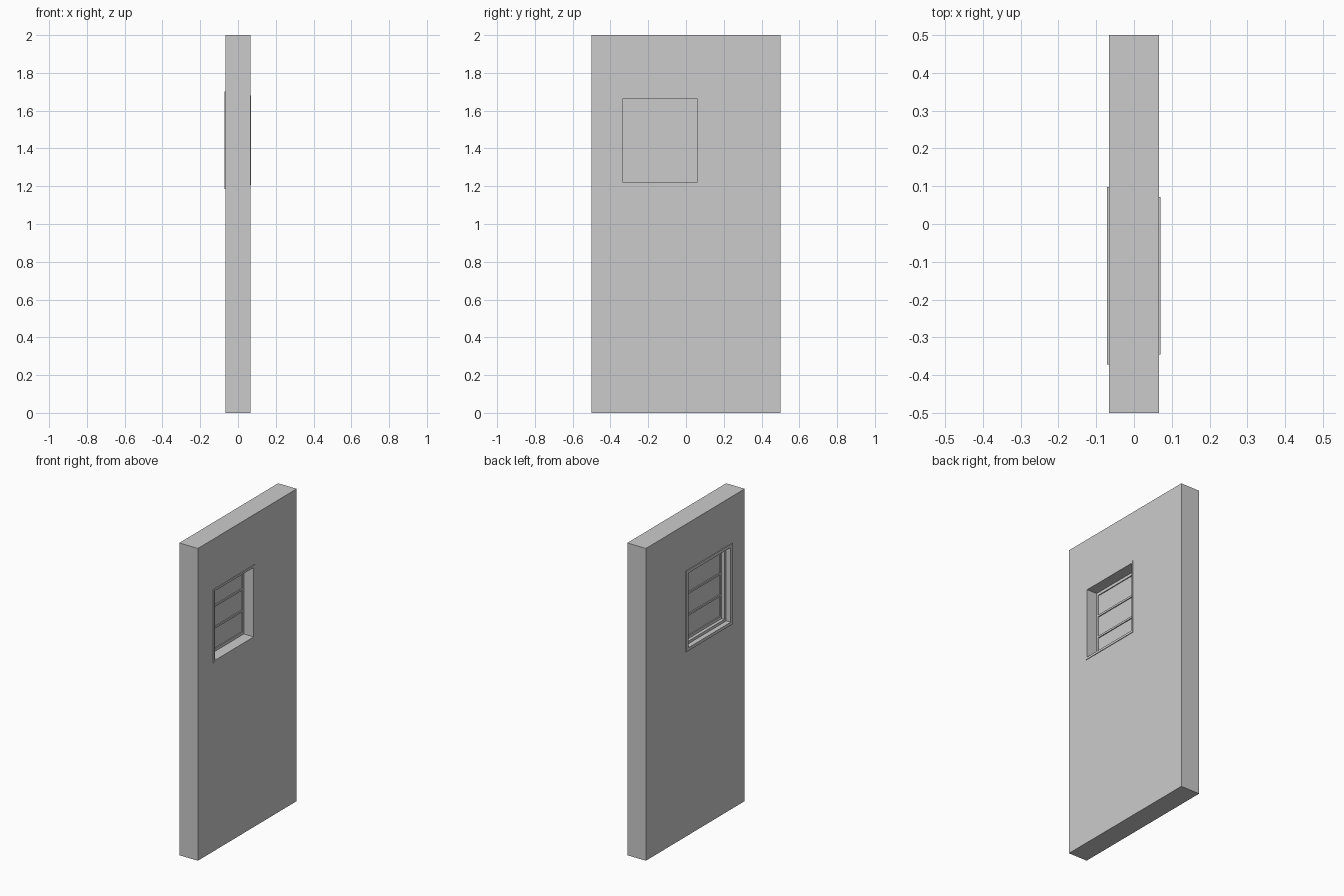
import bpy
import bmesh

if "Cube" in bpy.data.objects:
    bpy.data.objects.remove(bpy.data.objects["Cube"])

CY, CZ = -0.137, 1.443   # window centre on the slab


def box(name, x0, x1, y0, y1, z0, z1):
    bm = bmesh.new()
    bmesh.ops.create_cube(bm, size=1)
    for v in bm.verts:
        v.co = ((x0 + x1) / 2 + v.co.x * (x1 - x0),
                (y0 + y1) / 2 + v.co.y * (y1 - y0),
                (z0 + z1) / 2 + v.co.z * (z1 - z0))
    me = bpy.data.meshes.new(name)
    bm.to_mesh(me)
    bm.free()
    ob = bpy.data.objects.new(name, me)
    bpy.context.collection.objects.link(ob)
    return ob


def frame(name, x0, x1, outer, inner):
    """Rectangular ring around the window centre, given half sizes (y, z)."""
    bm = bmesh.new()
    corners = ((-1, -1), (1, -1), (1, 1), (-1, 1))
    loops = [[bm.verts.new((x, CY + a * h[0], CZ + b * h[1])) for a, b in corners]
             for x, h in ((x0, outer), (x1, outer), (x1, inner), (x0, inner))]
    for i in range(4):
        p, q = loops[i], loops[(i + 1) % 4]
        for k in range(4):
            n = (k + 1) % 4
            bm.faces.new((p[k], p[n], q[n], q[k]))
    bmesh.ops.recalc_face_normals(bm, faces=bm.faces)
    me = bpy.data.meshes.new(name)
    bm.to_mesh(me)
    bm.free()
    ob = bpy.data.objects.new(name, me)
    bpy.context.collection.objects.link(ob)
    return ob


def window_box(name, x0, x1, hy, hz):
    return box(name, x0, x1, CY - hy, CY + hy, CZ - hz, CZ + hz)


# Slab with a stepped window opening, wider on the -x side
slab = box("slab", -0.066, 0.066, -0.5, 0.5, 0, 2)
cutters = [window_box("opening_cutter", -0.2, 0.2, 0.196, 0.222),
           window_box("rebate_cutter", -0.2, -0.040, 0.213, 0.239)]
for c in cutters:
    mod = slab.modifiers.new(c.name, 'BOOLEAN')
    mod.operation = 'DIFFERENCE'
    mod.solver = 'EXACT'
    mod.object = c
    c.hide_render = True
bpy.context.view_layer.objects.active = slab
for mod in list(slab.modifiers):
    bpy.ops.object.modifier_apply(modifier=mod.name)
for c in cutters:
    bpy.data.objects.remove(c)

# Thin trims around the opening on both faces
frame("trim_right", 0.0655, 0.070, (0.208, 0.236), (0.196, 0.222))
frame("trim_left", -0.071, -0.0655, (0.235, 0.259), (0.213, 0.239))

# Sash, panel and the two glazing bars
frame("sash", -0.020, 0.000, (0.197, 0.223), (0.184, 0.204))
window_box("panel", -0.014, -0.006, 0.190, 0.210)
for i, z in enumerate((1.512, 1.373)):
    box(f"glazing_bar_{i + 1}", -0.020, 0.000, CY - 0.186, CY + 0.186, z - 0.006, z + 0.006)
